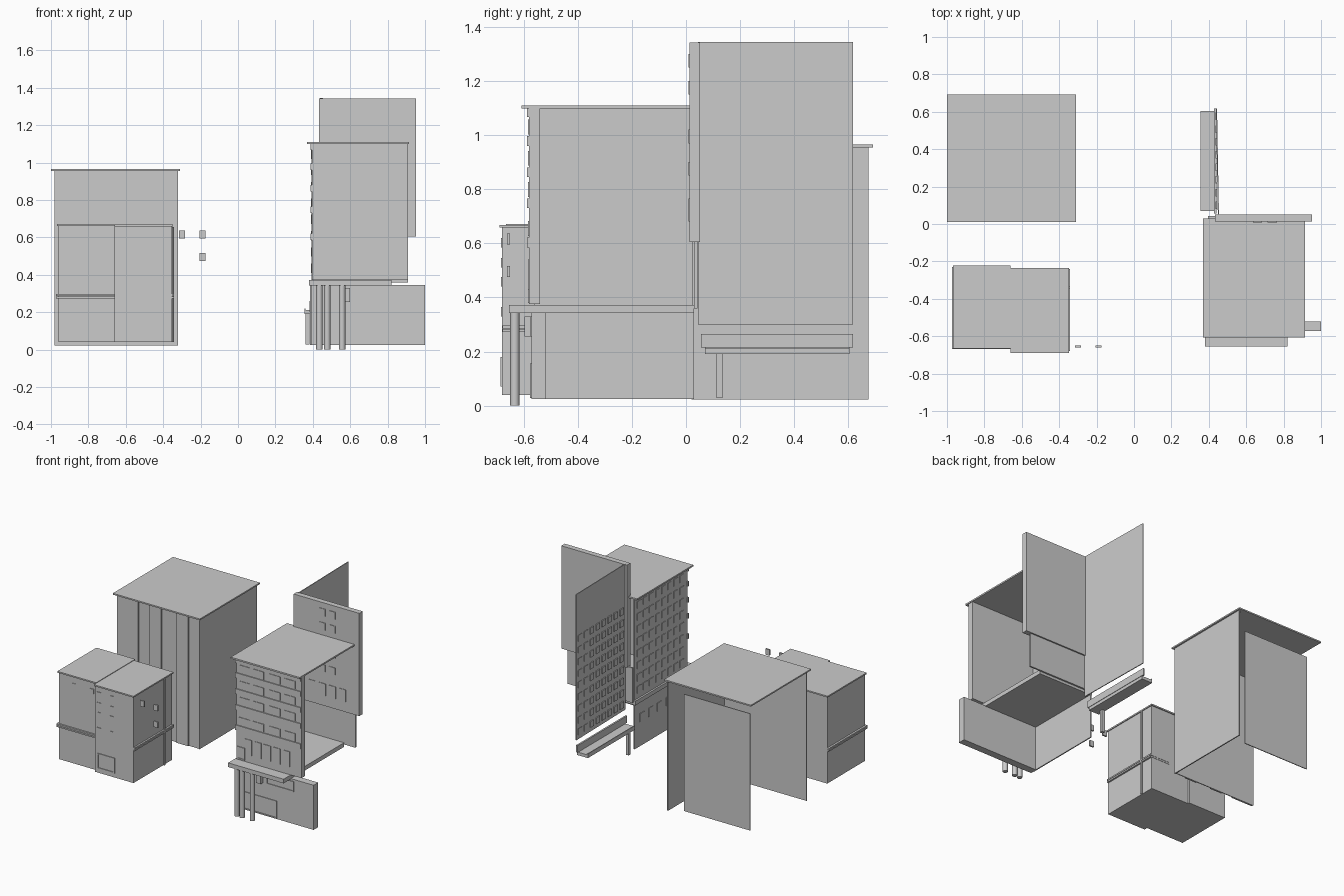
import bpy, bmesh, math
from mathutils import Vector

if "Cube" in bpy.data.objects:
    bpy.data.objects.remove(bpy.data.objects["Cube"])


def obj_from(bm, name):
    me = bpy.data.meshes.new(name)
    bm.to_mesh(me)
    bm.free()
    ob = bpy.data.objects.new(name, me)
    bpy.context.collection.objects.link(ob)
    return ob


def add_box(bm, x0, x1, y0, y1, z0, z1):
    vs = bmesh.ops.create_cube(bm, size=1)["verts"]
    for v in vs:
        v.co = Vector((x0 + (v.co.x + .5) * (x1 - x0),
                       y0 + (v.co.y + .5) * (y1 - y0),
                       z0 + (v.co.z + .5) * (z1 - z0)))


def boxes(name, *items):
    bm = bmesh.new()
    for b in items:
        add_box(bm, *b)
    return obj_from(bm, name)


def cylinder(name, x, y, z0, z1, r, n=16):
    bm = bmesh.new()
    bmesh.ops.create_cone(bm, cap_ends=True, segments=n, radius1=r, radius2=r, depth=z1 - z0)
    bmesh.ops.translate(bm, verts=bm.verts, vec=(x, y, (z0 + z1) / 2))
    ob = obj_from(bm, name)
    bpy.context.view_layer.objects.active = ob
    ob.select_set(True)
    bpy.ops.object.shade_smooth_by_angle()
    ob.select_set(False)
    return ob


def windows(name, axis, plane, us, zs, w, h, d=.004):
    """Thin window plates on a wall facing -x or -y."""
    items = []
    for u in us:
        for z in zs:
            a, b = u - w / 2, u + w / 2
            if axis == "y":
                items.append((a, b, plane - d, plane + .002, z, z + h))
            else:
                items.append((plane - d, plane + .002, a, b, z, z + h))
    return boxes(name, *items)


def frame(name, x0, x1, y, z0, z1, t=.008, d=.005):
    boxes(name, (x0, x0 + t, y - d, y, z0, z1), (x1 - t, x1, y - d, y, z0, z1),
          (x0 + t, x1 - t, y - d, y, z1 - t, z1), (x0 + t, x1 - t, y - d, y, z0, z0 + t))


def spread(a, b, n):
    return [a + (b - a) * i / (n - 1) for i in range(n)]


# Tall open block, back left: roof, front and right walls, loose back panel
boxes("tall_block_roof", (-1, -.31, .01, .692, .955, .965))
boxes("tall_block_front_wall", (-.98, -.325, .028, .034, .022, .955))
boxes("tall_block_right_wall", (-.33, -.322, .022, .675, .022, .955))
boxes("tall_block_pilasters", *[(a, b, .020, .028, .022, .955) for a, b in
      ((-.975, -.807), (-.72, -.624), (-.505, -.41))])
boxes("tall_block_back_panel", (-.942, -.418, .612, .618, .022, .86))

# Low block, front left: two volumes, roofs, ledge
boxes("low_block_left", (-.96, -.66, -.655, -.23, .04, .662))
boxes("low_block_right", (-.66, -.353, -.68, -.242, .04, .66))
boxes("low_block_roofs", (-.968, -.66, -.665, -.222, .662, .672),
      (-.66, -.347, -.69, -.235, .658, .668))
boxes("low_block_ledge", (-.974, -.66, -.667, -.23, .273, .283),
      (-.974, -.66, -.667, -.23, .286, .296),
      (-.5, -.341, -.679, -.24, .273, .283), (-.5, -.341, -.679, -.24, .286, .296))
frame("low_block_doorway", -.64, -.5, -.68, .07, .18)
windows("low_block_windows", "y", -.68, (-.625, -.525), (.33, .44, .51, .585), .03, .035)
windows("low_block_left_windows", "y", -.655, (-.84, -.70), (.58,), .03, .035)
cylinder("low_block_drain_pipe", -.347, -.338, .04, .655, .006, 8)

# Small loose window units beside the low block
boxes("loose_window_units", *[(x - .016, x + .016, -.661, -.65, z, z + .042)
      for x, z in ((-.3, .595), (-.19, .595), (-.19, .475))])

# Main building, front right: roof, front, left and short back walls
boxes("main_roof", (.368, .915, -.608, .03, 1.098, 1.109))
boxes("main_front_wall", (.395, .91, -.58, -.54, .375, 1.098))
boxes("main_left_wall", (.393, .401, -.56, .025, .372, 1.098))
boxes("main_back_wall", (.395, .91, .03, .042, .36, .61))
levels = (.585, .73, .845, .96, 1.068)
boxes("main_floor_ledges", *[(.387, .905, -.587, -.575, z, z + .036) for z in levels[:4]],
      (.387, .905, -.587, -.575, 1.068, 1.098))
windows("main_upper_windows", "y", -.58, (.46, .57, .70, .82), [z + .042 for z in levels[:4]],
        .085, .055)
windows("main_first_floor_windows", "y", -.58, [.49 + .075 * i for i in range(5)], (.43,), .055, .11)
frame("main_corner_window", .4, .46, -.58, .38, .47)
windows("main_left_windows", "x", .393, spread(-.51, -.03, 8), spread(.41, 1.02, 8), .045, .05)

# Entrance storey: slab, walls, openings, pillars
boxes("entrance_slab", (.38, .82, -.655, .03, .342, .372))
boxes("entrance_front_wall", (.39, 1.0, -.572, -.52, .025, .345))
boxes("entrance_left_wall", (.386, .394, -.55, .03, .025, .345))
frame("entrance_doorway", .41, .71, -.572, .028, .155)
frame("entrance_window", .625, .845, -.572, .255, .33)
boxes("entrance_side_sign", (.56, .598, -.598, -.572, .255, .33))
windows("entrance_left_windows", "x", .386, spread(-.45, -.05, 5), (.2,), .05, .06)
for i, x in enumerate((.435, .477, .557)):
    cylinder(f"entrance_pillar_{i + 1}", x, -.633, .0, .345, .017)

# Rear tower: tall wall across, thin windowed wall running back
boxes("rear_cross_wall", (.433, .953, .013, .052, .605, 1.342))
windows("rear_cross_wall_windows", "y", .013, (.58, .66, .74, .82), (.68,), .055, .085)
windows("rear_cross_wall_upper_windows", "y", .013, (.66, .74), (.85, .97, 1.15, 1.25), .05, .05)
side = boxes("rear_side_wall", (.438, .444, .045, .618, .3, 1.345))
for v in side.data.vertices:
    v.co.x += (.618 - v.co.y) * .018
windows("rear_side_windows", "x", .442, spread(.1, .575, 8), spread(.33, 1.0, 9), .04, .045, .006)

# Side canopy on a single post
boxes("canopy", (.355, .44, .07, .605, .19, .212),
      (.355, .361, .07, .605, .19, .22),
      (.428, .44, .055, .618, .215, .265))
boxes("canopy_post", (.36, .382, .113, .135, .028, .19))
